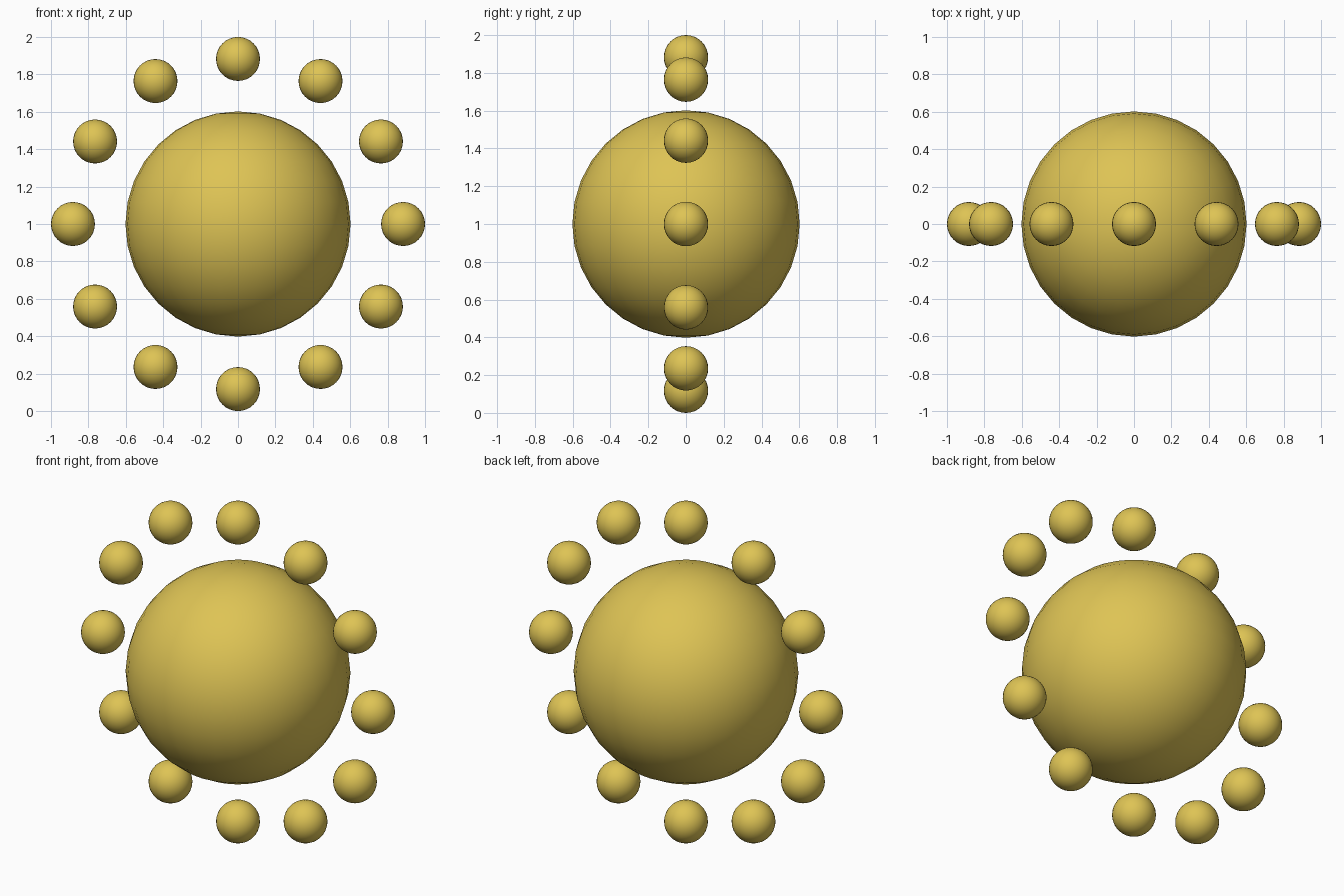
import bpy
from math import sin, cos, tau

if "Cube" in bpy.data.objects:
    bpy.data.objects.remove(bpy.data.objects["Cube"])

CENTRE_Z = 1.0
RING_RADIUS = 0.8825
BALL_RADIUS = 0.1175
COUNT = 12

gold = bpy.data.materials.new("gold")
gold.diffuse_color = (0.73, 0.55, 0.09, 1)
gold.use_nodes = True
gold.node_tree.nodes["Principled BSDF"].inputs["Base Color"].default_value = gold.diffuse_color


def ball(name, radius, location):
    bpy.ops.mesh.primitive_uv_sphere_add(segments=32, ring_count=16,
                                         radius=radius, location=location)
    obj = bpy.context.object
    obj.name = name
    obj.data.materials.append(gold)
    bpy.ops.object.shade_smooth()
    return obj


# Large central sphere
ball("central_sphere", 0.602, (0, 0, CENTRE_Z))

# Upright ring of small balls around it
for i in range(COUNT):
    a = tau * i / COUNT
    ball(f"ring_ball_{i + 1}", BALL_RADIUS,
         (RING_RADIUS * cos(a), 0, CENTRE_Z + RING_RADIUS * sin(a)))
